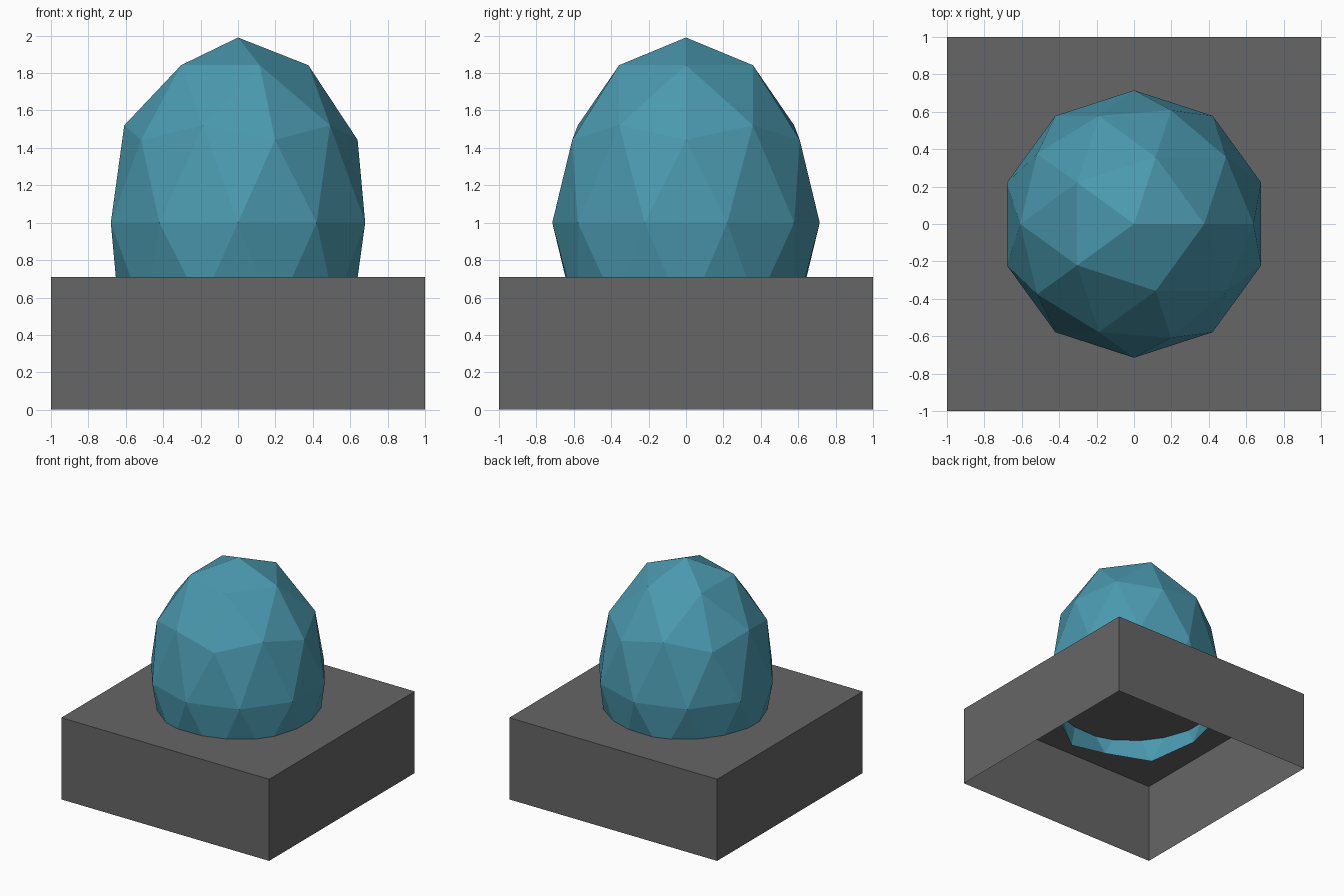
import bpy, bmesh

if "Cube" in bpy.data.objects:
    bpy.data.objects.remove(bpy.data.objects["Cube"])


def material(name, color):
    m = bpy.data.materials.new(name)
    m.diffuse_color = (*color, 1.0)
    m.use_nodes = True
    m.node_tree.nodes["Principled BSDF"].inputs["Base Color"].default_value = m.diffuse_color
    return m


def add_object(name, bm, mat):
    mesh = bpy.data.meshes.new(name)
    bm.to_mesh(mesh)
    bm.free()
    mesh.materials.append(mat)
    obj = bpy.data.objects.new(name, mesh)
    bpy.context.collection.objects.link(obj)
    return obj


grey = material("dark grey", (0.133, 0.133, 0.133))
teal = material("teal", (0.07, 0.32, 0.43))

# Square base: thin-walled box, open underneath
HEIGHT = 0.71
bm = bmesh.new()
bmesh.ops.create_cube(bm, size=2)
for v in bm.verts:
    v.co.z = HEIGHT if v.co.z > 0 else 0.0
bm.normal_update()
bottom = [f for f in bm.faces if f.normal.z < -0.5]
bmesh.ops.delete(bm, geom=bottom, context='FACES_ONLY')
add_object("base", bm, grey)

# Faceted dome: stretched icosphere with its lower cap removed
bm = bmesh.new()
bmesh.ops.create_icosphere(bm, subdivisions=2, radius=1)
cap = [v for v in bm.verts if v.co.z < -0.7]
bmesh.ops.delete(bm, geom=cap, context='VERTS')
bmesh.ops.scale(bm, vec=(0.715, 0.715, 0.99), verts=bm.verts)
dome = add_object("dome", bm, teal)
dome.location.z = 1.0
